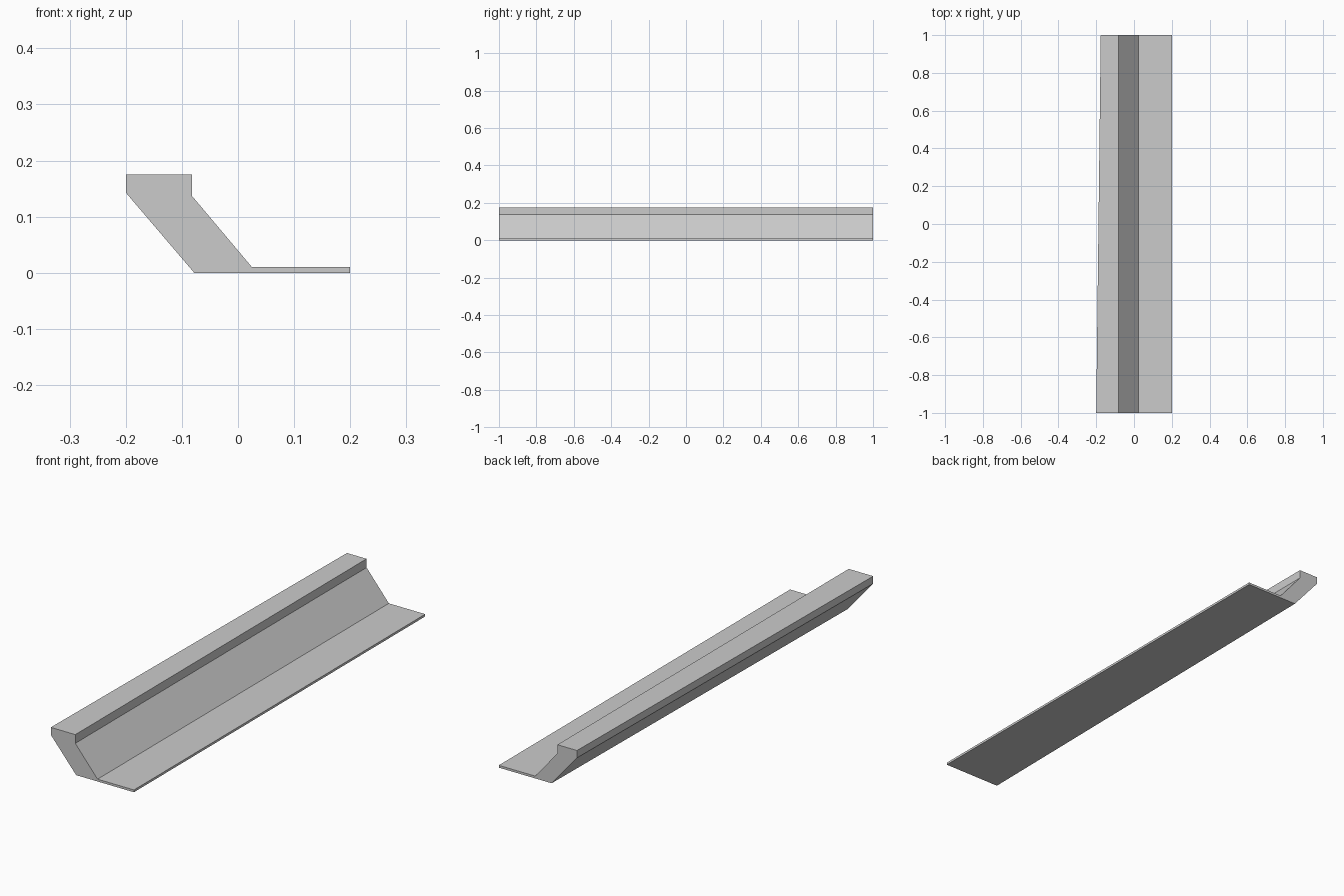
import bpy
import bmesh

cube = bpy.data.objects.get("Cube")
if cube:
    bpy.data.objects.remove(cube, do_unlink=True)

grey = bpy.data.materials.new("light_grey")
grey.use_nodes = True
colour = (0.6, 0.6, 0.6, 1)
grey.diffuse_color = colour
grey.node_tree.nodes["Principled BSDF"].inputs["Base Color"].default_value = colour

# Cross-section: thin foot, leaning web and square-topped head
TAPER = 0.024
inner = [(0.2, 0), (0.2, 0.01), (0.025, 0.01), (-0.082, 0.137), (-0.082, 0.175)]
outer = [(-0.2, 0.175), (-0.2, 0.143), (-0.078, 0)]


def section(bm, y, shift):
    """One end of the rail; the outer side is shifted to taper the web."""
    points = inner + [(x + shift, z) for x, z in outer]
    return [bm.verts.new((x, y, z)) for x, z in points]


# Rail: two end sections joined by flat sides
bm = bmesh.new()
front = section(bm, -1, 0)
back = section(bm, 1, TAPER)
bm.faces.new(front)
bm.faces.new(back)
count = len(front)
for i in range(count):
    j = (i + 1) % count
    bm.faces.new((front[i], front[j], back[j], back[i]))
bmesh.ops.recalc_face_normals(bm, faces=bm.faces)

mesh = bpy.data.meshes.new("angled_rail")
bm.to_mesh(mesh)
bm.free()
mesh.materials.append(grey)
rail = bpy.data.objects.new("angled_rail", mesh)
bpy.context.collection.objects.link(rail)
